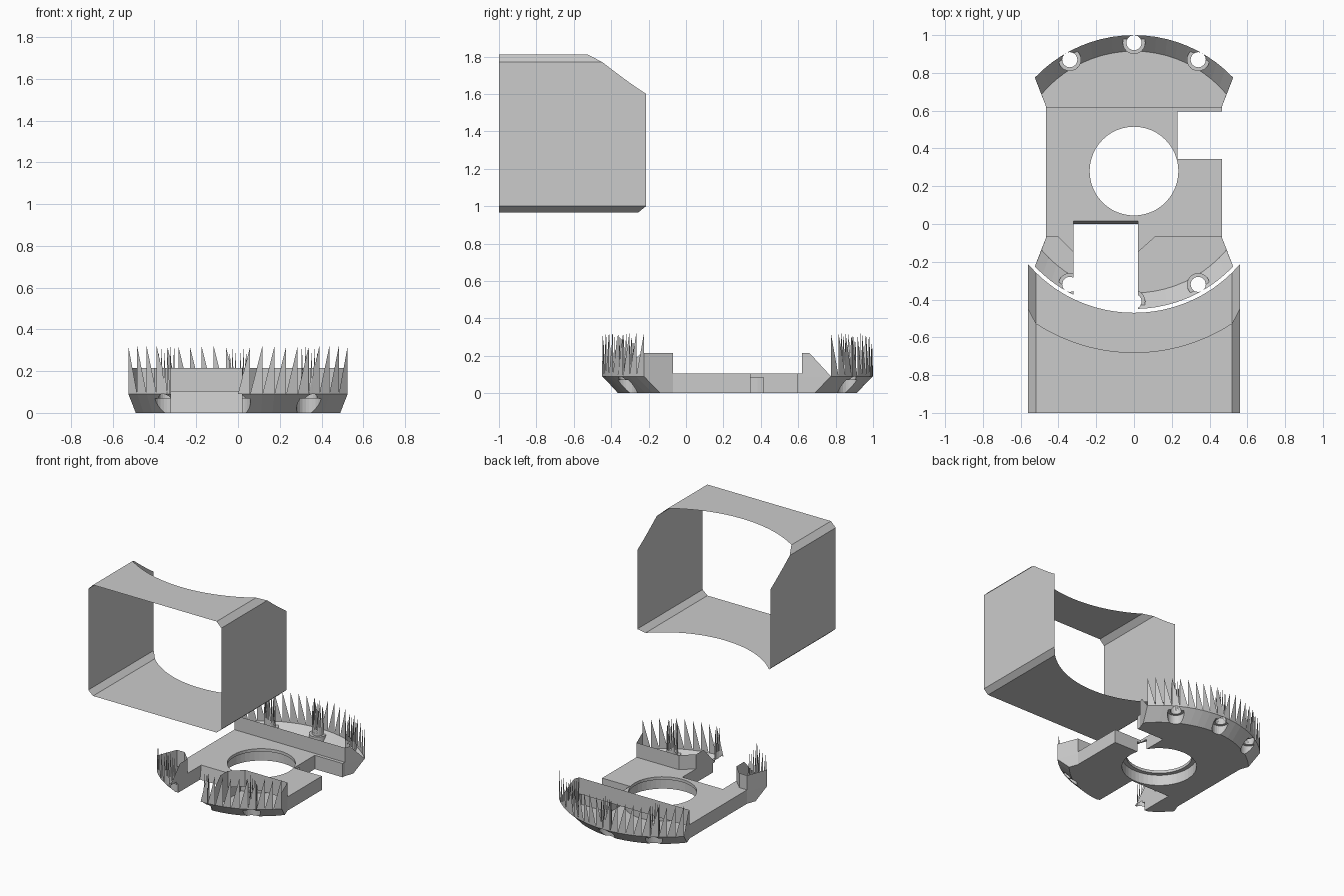
import bpy, bmesh
from math import sin, cos, pi, radians, sqrt

if "Cube" in bpy.data.objects:
    bpy.data.objects.remove(bpy.data.objects["Cube"])

CY = 0.275            # centre of the round outline
R0, R1 = 0.64, 0.725  # outline radius at the bottom and above the chamfer
A0, A1 = radians(49.9), radians(46.4)
N = 20
NX0, NX1 = -0.32, 0.02   # front notch


def make(name, verts, faces):
    me = bpy.data.meshes.new(name)
    me.from_pydata(verts, [], faces)
    ob = bpy.data.objects.new(name, me)
    bpy.context.collection.objects.link(ob)
    return ob


def loft(name, low, high, z0, z1):
    n = len(low)
    verts = [(x, y, z0) for x, y in low] + [(x, y, z1) for x, y in high]
    faces = [(i, (i + 1) % n, n + (i + 1) % n, n + i) for i in range(n)]
    faces += [tuple(range(n - 1, -1, -1)), tuple(range(n, 2 * n))]
    ob = make(name, verts, faces)
    bm = bmesh.new()
    bm.from_mesh(ob.data)
    bmesh.ops.recalc_face_normals(bm, faces=bm.faces)
    bm.to_mesh(ob.data)
    bm.free()
    return ob


def circle(x, y, r, n):
    return [(x + r * cos(2 * pi * i / n), y + r * sin(2 * pi * i / n)) for i in range(n)]


def rect(x0, x1, y0, y1):
    return [(x0, y0), (x1, y0), (x1, y1), (x0, y1)]


def cylinder(x, y, r, z0, z1, n=24):
    c = circle(x, y, r, n)
    return loft("cutter", c, c, z0, z1)


def arc(r, a, sign):
    return [(r * sin(-a + 2 * a * i / N), CY + sign * r * cos(-a + 2 * a * i / N))
            for i in range(N + 1)]


def outline(r, a):
    return ([(-0.465, -0.07)] + arc(r, a, -1) + [(0.465, -0.07), (0.465, 0.62)]
            + arc(r, a, 1)[::-1] + [(-0.465, 0.62)])


def carve(ob, cutters, drop):
    """Cut the solid, then open it by dropping the chosen faces."""
    for c in cutters:
        c.hide_render = True
        m = ob.modifiers.new("cut", 'BOOLEAN')
        m.operation, m.solver, m.object = 'DIFFERENCE', 'EXACT', c
    bpy.context.view_layer.update()
    ev = ob.evaluated_get(bpy.context.evaluated_depsgraph_get())
    me = bpy.data.meshes.new_from_object(ev)
    ob.modifiers.clear()
    bm = bmesh.new()
    bm.from_mesh(me)
    bad = [f for f in bm.faces if all(drop(v.co.z) for v in f.verts)]
    bmesh.ops.delete(bm, geom=bad, context='FACES')
    bm.to_mesh(me)
    bm.free()
    ob.data = me


# Cutters: centre bore with step, front notch, side notch, screw holes
screws = [(x, CY + s * sqrt(0.685 ** 2 - x * x)) for s in (1, -1) for x in (-0.34, 0, 0.34)]
bore = cylinder(0, 0.28, 0.235, -0.1, 0.3, 48)
step = cylinder(0, 0.28, 0.266, -0.1, 0.083, 48)
front_notch = loft("cutter", rect(NX0, NX1, -0.7, -0.014), rect(NX0, NX1, -0.7, 0.043), -0.1, 0.3)
side_notch = loft("cutter", rect(0.23, 0.7, 0.345, 0.595), rect(0.23, 0.7, 0.345, 0.595), -0.1, 0.3)
holes = []
for x, y in screws:
    holes += [cylinder(x, y, 0.06, -0.1, 0.07), cylinder(x, y, 0.04, -0.11, 0.3)]

# Base tray with chamfered round ends, open on top
tray = loft("base_tray", outline(R0, A0), outline(R1, A1), 0, 0.09)
carve(tray, [bore, step, side_notch] + holes + [front_notch], lambda z: z > 0.0895)

# Plate deck closing the middle of the tray
deck_shape = [(0.465, -0.07), (0.465, 0.62), (-0.465, 0.62), (-0.465, -0.07),
              (-0.40, -0.07), (NX0, -0.15), (NX1, -0.15), (0.11, -0.07)]
deck = loft("deck", deck_shape, deck_shape, 0.09, 0.105)
carve(deck, [bore, side_notch, front_notch], lambda z: z < 0.0905)
for c in [bore, step, side_notch, front_notch] + holes:
    bpy.data.objects.remove(c)


# Thin upright walls of the two end caps
def wall(name, pts, z0, z1):
    n = len(pts)
    make(name, [(x, y, z0) for x, y in pts] + [(x, y, z1) for x, y in pts],
         [(i, i + 1, n + i + 1, n + i) for i in range(n - 1)])


wall("back_cap_wall", [(-0.465, 0.62), (0.465, 0.62)], 0.09, 0.215)
wall("front_cap_wall_right", [(0.465, -0.07), (0.11, -0.07), (NX1, -0.15)], 0.09, 0.215)
wall("front_cap_wall_left", [(-0.465, -0.07), (-0.40, -0.07), (NX0, -0.15)], 0.09, 0.215)
for s in (-1, 1):
    make("back_cap_side", [(s * 0.465, 0.62, 0.09), (s * 0.525, 0.775, 0.09),
                           (s * 0.48, 0.66, 0.215), (s * 0.465, 0.62, 0.215)], [(0, 1, 2, 3)])
    make("front_cap_side", [(s * 0.465, -0.07, 0.09), (s * 0.525, -0.225, 0.09),
                            (s * 0.525, -0.225, 0.215), (s * 0.465, -0.07, 0.215)], [(0, 1, 2, 3)])
for x in (NX0, NX1):
    make("notch_wall", [(x, -0.15, 0.09), (x, -0.36, 0.09), (x, -0.24, 0.215),
                        (x, -0.15, 0.215)], [(0, 1, 2, 3)])


# Rows of thin pointed teeth
def teeth(name, pts, z0, front):
    verts, faces = [], []
    for (ax, ay), (bx, by) in zip(pts, pts[1:]):
        mx = (ax + bx) / 2
        if front and NX0 < mx < NX1:
            continue
        tx, ty = (ax, ay) if abs(ax) > abs(bx) else (bx, by)
        k = len(verts)
        verts += [(ax, ay, z0), (bx, by, z0), (tx, ty, 0.32)]
        faces.append((k, k + 1, k + 2))
    make(name, verts, faces)


teeth("back_teeth", arc(R1, A1, 1), 0.09, False)
teeth("front_teeth", arc(R1, A1, -1), 0.09, True)
for x, y in screws:
    ring = circle(x, y, 0.04, 16)
    teeth("screw_hole_teeth", ring + ring[:1], 0.09, y < 0)

# Open sleeve: thin chamfered tube whose rear end follows a cylinder and cone
xs = [-0.52 + 1.04 * i / 32 for i in range(33)]
zs = [1.0, 1.6] + [1.6 + 0.17 * i / 6 for i in range(1, 7)]
loop = ([(x, 0.965) for x in xs] + [(0.56, z) for z in zs]
        + [(x, 1.81) for x in xs[::-1]] + [(-0.56, z) for z in zs[::-1]])
verts = [(x, -1, z) for x, z in loop]
verts += [(x, 0.27 - sqrt((0.74 + max(0, z - 1.6)) ** 2 - x * x), z) for x, z in loop]
n = len(loop)
make("sleeve", verts, [(i, (i + 1) % n, n + (i + 1) % n, n + i) for i in range(n)])
